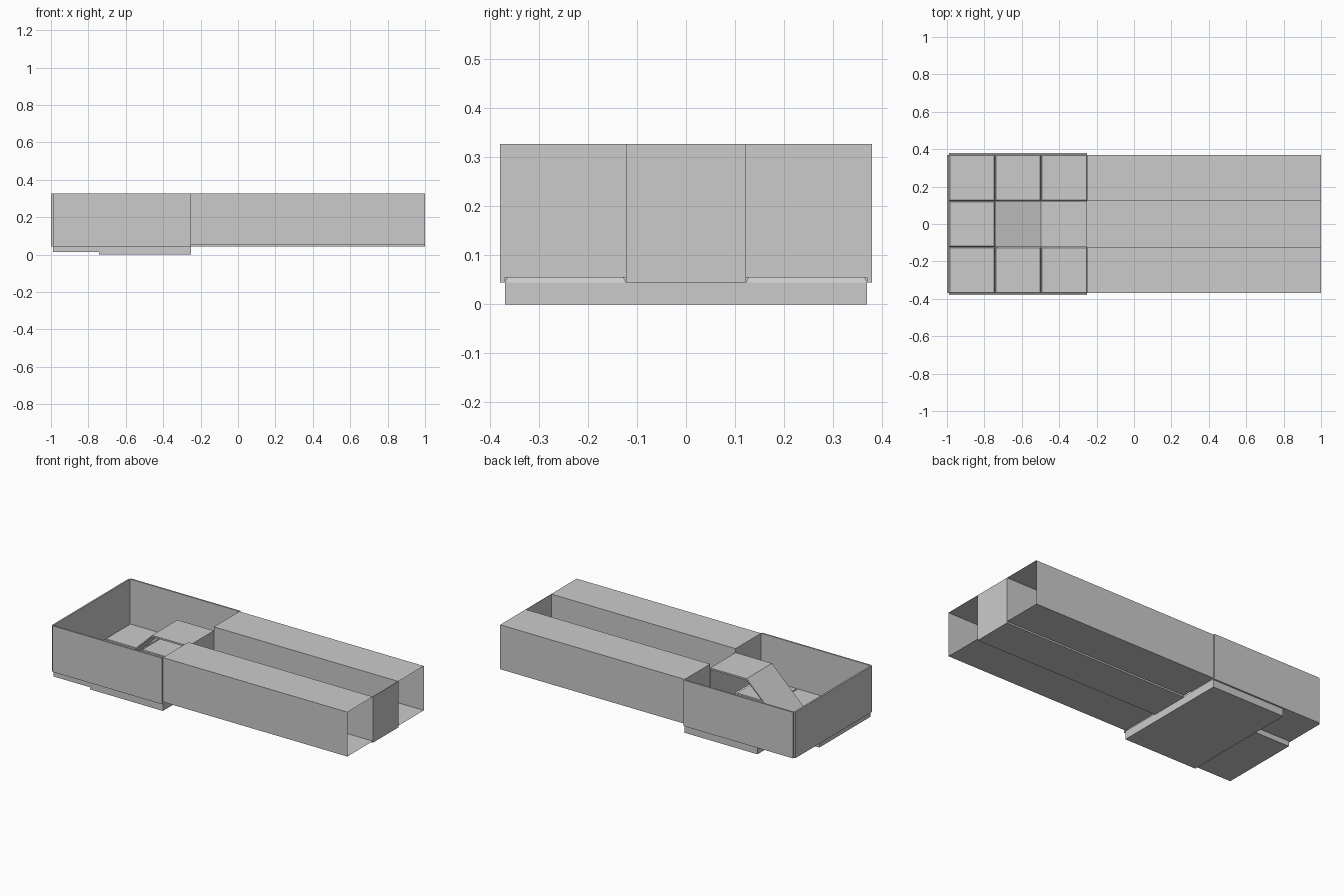
import bpy, bmesh
from mathutils import Vector

if "Cube" in bpy.data.objects:
    bpy.data.objects.remove(bpy.data.objects["Cube"])


def box(name, x, y, z, skip=(), chamfer=0.0):
    """Box from (min, max) ranges; skip lists the outward directions left open,
    chamfer pulls the top face inward."""
    bm = bmesh.new()
    bmesh.ops.create_cube(bm, size=1)
    for v in bm.verts:
        top = v.co.z > 0
        c = chamfer if top else 0.0
        v.co = Vector((x[1] - c if v.co.x > 0 else x[0] + c,
                       y[1] - c if v.co.y > 0 else y[0] + c,
                       z[1] if top else z[0]))
    bm.normal_update()
    gone = [f for f in bm.faces if any(f.normal.dot(Vector(d)) > 0.9 for d in skip)]
    bmesh.ops.delete(bm, geom=gone, context='FACES')
    me = bpy.data.meshes.new(name)
    bm.to_mesh(me)
    bm.free()
    ob = bpy.data.objects.new(name, me)
    bpy.context.collection.objects.link(ob)
    return ob


XS = (-0.99, -0.743, -0.497, -0.25)   # room grid columns
YS = (-0.37, -0.123, 0.123, 0.37)     # room grid rows
TOP, FLOOR, UNDER = 0.327, 0.055, 0.045

# long hollow side blocks, open at the right end
for side, y in (("front", YS[0:2]), ("back", YS[2:4])):
    box(side + "_block", (XS[3], 1.0), y, (FLOOR, TOP), skip=[(1, 0, 0)])

# open-topped corridor between the blocks
box("corridor_floor", (XS[3], 1.0), YS[1:3], (UNDER, FLOOR))
box("corridor_end_panel", (0.997, 1.0), YS[1:3], (FLOOR, TOP))

# room walls
box("left_wall", (-1.0, XS[0]), (YS[0], YS[3]), (UNDER, TOP))
box("front_wall", (XS[0], XS[3]), (-0.38, YS[0]), (UNDER, TOP))
box("back_wall", (XS[0], XS[3]), (YS[3], 0.38), (UNDER, TOP))

# bases below the room floor
box("deep_base", (XS[1], XS[3]), (YS[0], YS[3]), (0.0, UNDER), skip=[(0, 0, 1)])
box("shallow_base", XS[0:2], (YS[0], YS[2]), (0.013, UNDER), skip=[(0, 0, 1)])

# chamfered floor tiles
for i in range(3):
    for j in range(3):
        box(f"floor_tile_{i}_{j}", XS[i:i + 2], YS[j:j + 2], (UNDER, FLOOR), chamfer=0.005)

# raised platform with a closing wall behind it
DECK = 0.303
box("platform", XS[2:4], YS[1:3], (DECK - 0.01, DECK))
box("platform_back_wall", (XS[3] - 0.003, XS[3]), YS[1:3], (FLOOR, DECK - 0.01))

# ramp: a slab sheared down to the floor
ramp = box("ramp", XS[1:3], YS[1:3], (DECK - 0.01, DECK))
for v in ramp.data.vertices:
    if v.co.x < XS[1] + 0.01:
        v.co.z -= DECK - FLOOR - 0.01
